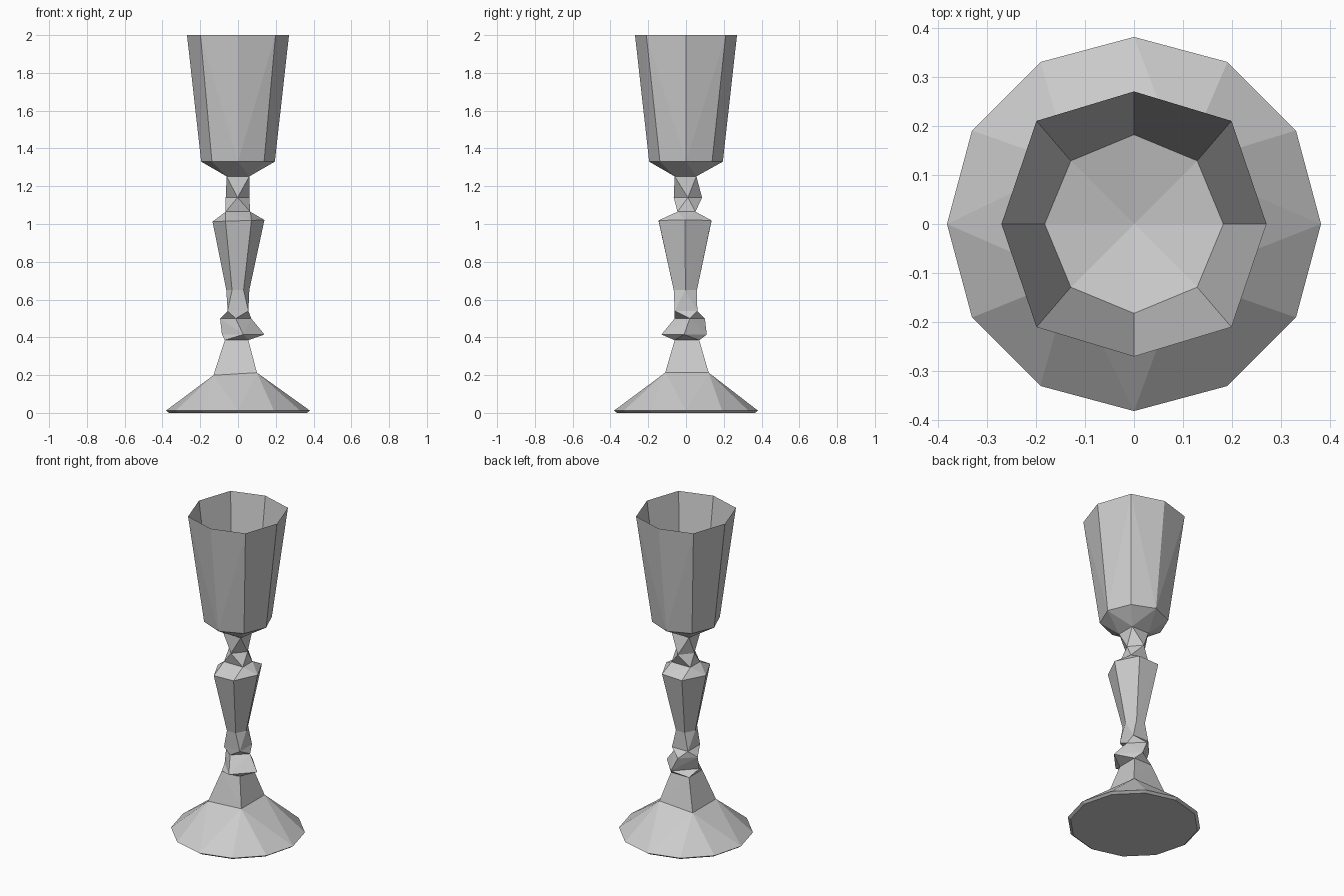
import bpy, bmesh, math

if "Cube" in bpy.data.objects:
    bpy.data.objects.remove(bpy.data.objects["Cube"])


def ring(n, turn, x0, x1, y0, y1, z, tilt=0.0):
    """n-sided outline stretched to the given extents."""
    a = [math.tau * (i + turn) / n for i in range(n)]
    mx = max(abs(math.cos(t)) for t in a)
    my = max(abs(math.sin(t)) for t in a)
    cx, cy, rx, ry = (x0 + x1) / 2, (y0 + y1) / 2, (x1 - x0) / 2, (y1 - y0) / 2
    pts = [(cx + rx * math.cos(t) / mx, cy + ry * math.sin(t) / my) for t in a]
    return [(x, y, z + tilt * x) for x, y in pts]


def even(n, r, z, turn=0.0):
    return [(r * math.cos(math.tau * (i + turn) / n),
             r * math.sin(math.tau * (i + turn) / n), z) for i in range(n)]


def skin(bm, rings):
    """Wrap each neighbouring pair of outlines in facets, leaving ends open."""
    for low, high in zip(rings, rings[1:]):
        a = [bm.verts.new(p) for p in low]
        b = [bm.verts.new(p) for p in high]
        out = bmesh.ops.convex_hull(bm, input=a + b)
        sa, sb = set(a), set(b)
        caps = [f for f in out["geom"] if isinstance(f, bmesh.types.BMFace)
                and (set(f.verts) <= sa or set(f.verts) <= sb)]
        bmesh.ops.delete(bm, geom=caps, context='FACES_ONLY')


def cap(bm, pts):
    bm.faces.new([bm.verts.new(p) for p in pts])


def finish(bm, name):
    bmesh.ops.remove_doubles(bm, verts=bm.verts[:], dist=0.0005)
    loose = [v for v in bm.verts if not v.link_faces]
    bmesh.ops.delete(bm, geom=loose, context='VERTS')
    bmesh.ops.recalc_face_normals(bm, faces=bm.faces[:])
    me = bpy.data.meshes.new(name)
    bm.to_mesh(me)
    bm.free()
    ob = bpy.data.objects.new(name, me)
    bpy.context.collection.objects.link(ob)


# foot: twelve-sided flare rising to a square collar
collar = ring(4, 0.5, -0.13, 0.10, -0.11, 0.12, 0.207, 0.06)
throat = ring(4, 0.5, -0.07, 0.055, -0.06, 0.07, 0.385)
bm = bmesh.new()
skin(bm, [even(12, 0.365, 0.0), even(12, 0.381, 0.012), collar, throat])
cap(bm, even(12, 0.365, 0.0))
finish(bm, "foot")

# stem: knop, tapered baluster and faceted neck
neck_top = ring(4, 0.5, -0.06, 0.06, -0.06, 0.055, 1.252)
bm = bmesh.new()
skin(bm, [
    throat,
    ring(4, 0, -0.085, 0.14, -0.13, 0.11, 0.415),
    ring(4, 0, -0.095, 0.07, -0.06, 0.10, 0.50),
    ring(4, 0.5, -0.055, 0.055, -0.06, 0.06, 0.54),
    ring(6, 0, -0.062, 0.06, -0.065, 0.058, 0.65),
    ring(6, 0, -0.135, 0.14, -0.145, 0.135, 1.017, 0.03),
    ring(4, 0.5, -0.065, 0.065, -0.045, 0.05, 1.065),
    ring(4, 0, -0.065, 0.06, -0.065, 0.085, 1.14),
    neck_top,
])
finish(bm, "stem")

# bowl: eight-sided outside with a thin knife-edge rim
rim = even(8, 0.27, 2.0)
rim = [(x * 1.04, y * 1.1, z) if min(abs(x), abs(y)) > 0.1 else (x, y, z)
       for x, y, z in rim]
bm = bmesh.new()
skin(bm, [neck_top, even(8, 0.195, 1.33), rim])
cap(bm, neck_top)

# bowl lining and shallow floor
lining = even(8, 0.182, 1.345)
top = [bm.verts.new(p) for p in rim]
low = [bm.verts.new(p) for p in lining]
centre = bm.verts.new((0, 0, 1.30))
for i in range(8):
    j = (i + 1) % 8
    bm.faces.new((top[i], top[j], low[j], low[i]))
    bm.faces.new((low[i], low[j], centre))
finish(bm, "bowl")
